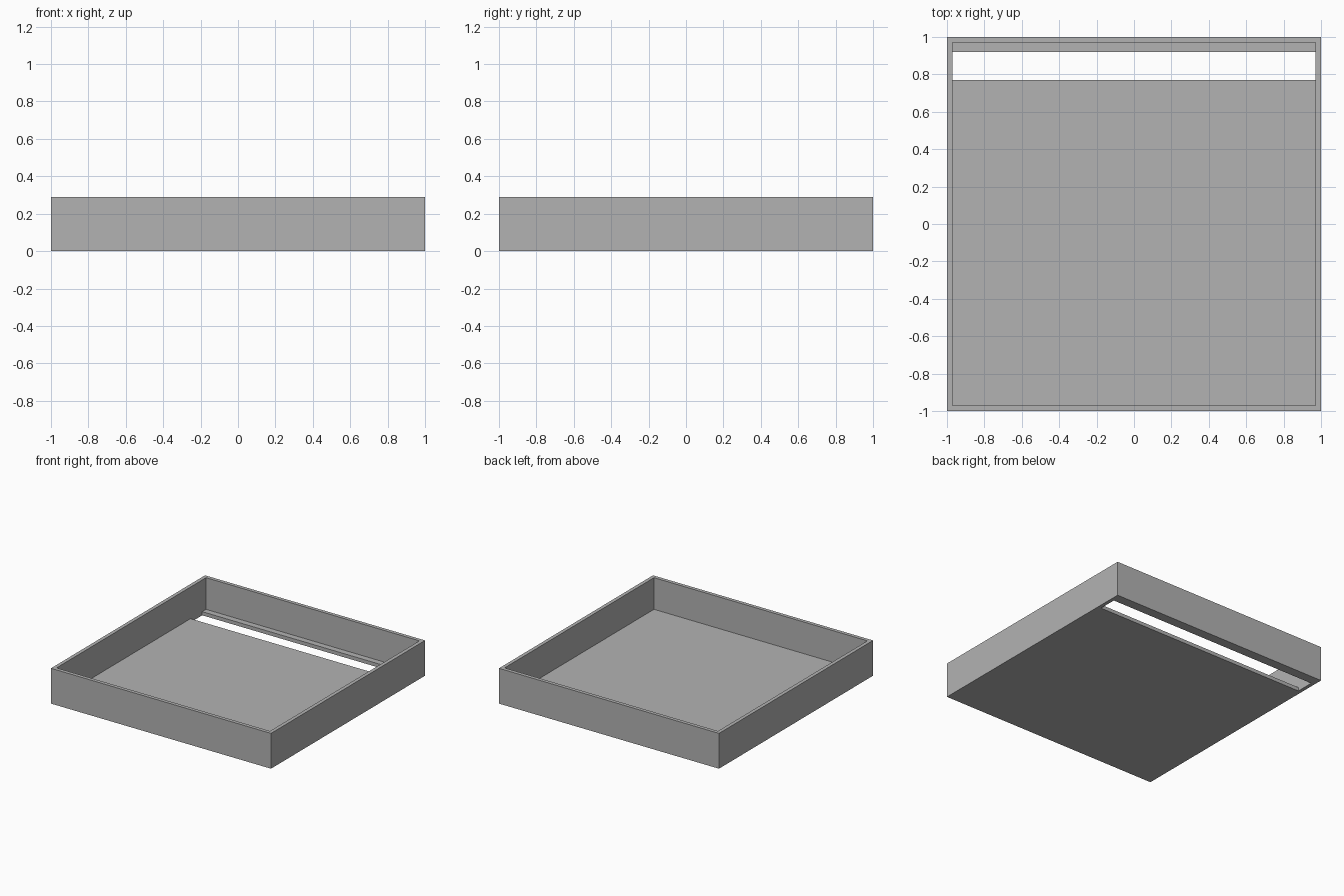
import bpy

old = bpy.data.objects.get("Cube")
if old:
    bpy.data.objects.remove(old, do_unlink=True)

HEIGHT, WALL, FLOOR = 0.29, 0.03, 0.03
INNER = 1 - WALL
SLOT_FRONT, SLOT_BACK = 0.77, 0.92

grey = bpy.data.materials.new("plain grey")
grey.use_nodes = True
colour = (0.45, 0.45, 0.45, 1)
grey.diffuse_color = colour
grey.node_tree.nodes["Principled BSDF"].inputs["Base Color"].default_value = colour


def box(name, low, high):
    """Axis-aligned box between two corners."""
    bpy.ops.mesh.primitive_cube_add(size=1)
    obj = bpy.context.object
    obj.name = name
    for v in obj.data.vertices:
        v.co = [h if c > 0 else l for c, l, h in zip(v.co, low, high)]
    obj.data.materials.append(grey)
    return obj


def cut(target, cutter):
    """Subtract the cutter, then remove it."""
    mod = target.modifiers.new("cut", "BOOLEAN")
    mod.operation = "DIFFERENCE"
    mod.solver = "EXACT"
    mod.object = cutter
    bpy.context.view_layer.objects.active = target
    bpy.ops.object.modifier_apply(modifier=mod.name)
    bpy.data.objects.remove(cutter, do_unlink=True)


# Open tray with thin walls
tray = box("tray", (-1, -1, 0), (1, 1, HEIGHT))
cut(tray, box("cavity", (-INNER, -INNER, FLOOR), (INNER, INNER, HEIGHT + 0.1)))

# Full-width slot through the floor near the back wall
cut(tray, box("slot", (-INNER, SLOT_FRONT, -0.1), (INNER, SLOT_BACK, 0.1)))
